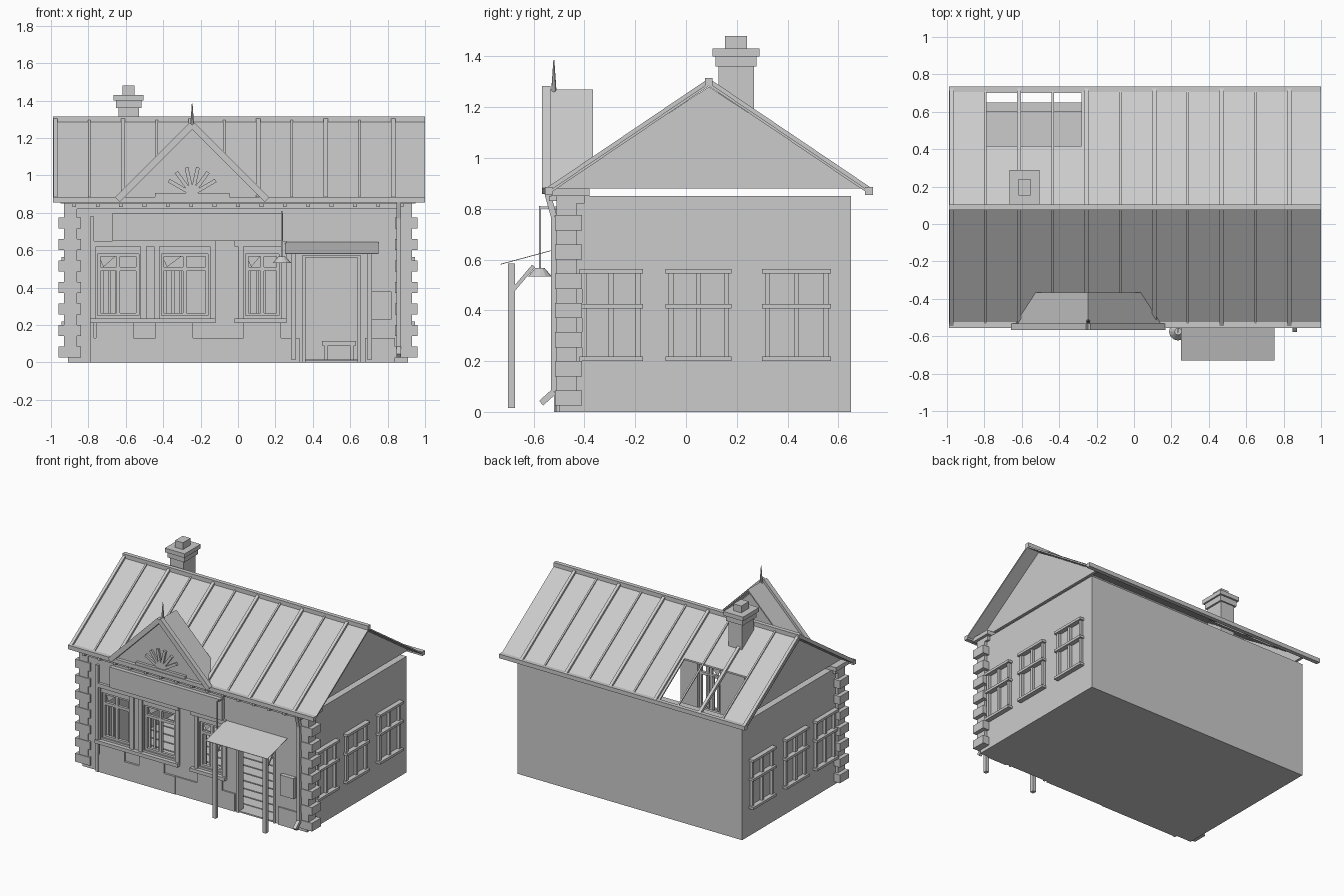
import bpy
import bmesh
from math import sin, cos, radians
from mathutils import Vector

default_cube = bpy.data.objects.get("Cube")
if default_cube:
    bpy.data.objects.remove(default_cube)

plain_grey = bpy.data.materials.new("plain_grey")
plain_grey.use_nodes = True
grey = (0.6, 0.6, 0.6, 1)
plain_grey.diffuse_color = grey
plain_grey.node_tree.nodes["Principled BSDF"].inputs["Base Color"].default_value = grey


def finish(name, bm):
    """Turn a bmesh into a named object with the shared material."""
    bmesh.ops.recalc_face_normals(bm, faces=bm.faces)
    mesh = bpy.data.meshes.new(name)
    bm.to_mesh(mesh)
    bm.free()
    mesh.materials.append(plain_grey)
    obj = bpy.data.objects.new(name, mesh)
    bpy.context.collection.objects.link(obj)
    return obj


def add_box(bm, x0, x1, y0, y1, z0, z1):
    verts = bmesh.ops.create_cube(bm, size=1)["verts"]
    for v in verts:
        v.co = Vector((x1 if v.co.x > 0 else x0, y1 if v.co.y > 0 else y0, z1 if v.co.z > 0 else z0))


def boxes(name, *bounds):
    bm = bmesh.new()
    for b in bounds:
        add_box(bm, *b)
    return finish(name, bm)


def bars(name, paths, width, depth):
    """Square bars along pairs of points."""
    bm = bmesh.new()
    for start, end in paths:
        a, b = Vector(start), Vector(end)
        turn = (b - a).to_track_quat("Z", "X")
        for v in bmesh.ops.create_cube(bm, size=1)["verts"]:
            local = Vector((v.co.x * width, v.co.y * depth, v.co.z * (b - a).length))
            v.co = (a + b) / 2 + turn @ local
    return finish(name, bm)


def polygon_plate(name, points, thickness):
    """A flat outline extruded along a vector."""
    bm = bmesh.new()
    face = bm.faces.new([bm.verts.new(p) for p in points])
    extra = bmesh.ops.extrude_face_region(bm, geom=[face], use_keep_orig=True)["geom"]
    for v in extra:
        if isinstance(v, bmesh.types.BMVert):
            v.co += Vector(thickness)
    return finish(name, bm)


def pierced_sheet(name, u_range, v_range, holes, place, thickness):
    """A rectangular sheet with rectangular openings, mapped into space by place(u, v)."""
    us = sorted({*u_range, *(u for h in holes for u in h[:2])})
    vs = sorted({*v_range, *(v for h in holes for v in h[2:])})
    bm = bmesh.new()
    for u0, u1 in zip(us, us[1:]):
        for v0, v1 in zip(vs, vs[1:]):
            u, v = (u0 + u1) / 2, (v0 + v1) / 2
            if not any(h[0] < u < h[1] and h[2] < v < h[3] for h in holes):
                bm.faces.new([bm.verts.new(place(*p)) for p in ((u0, v0), (u1, v0), (u1, v1), (u0, v1))])
    bmesh.ops.remove_doubles(bm, verts=bm.verts, dist=0.0001)
    extra = bmesh.ops.extrude_face_region(bm, geom=bm.faces[:], use_keep_orig=True)["geom"]
    for v in extra:
        if isinstance(v, bmesh.types.BMVert):
            v.co += Vector(thickness)
    return finish(name, bm)


# Shell of the house: floor, back wall, side walls and pierced front wall
EDGE, FRONT, BACK, TOP = 0.91, -0.5, 0.65, 0.85
WALL = 0.05
boxes("floor", (-EDGE, EDGE, FRONT, BACK, 0, 0.01))
boxes("floor_planks", *[(-EDGE + WALL, EDGE - WALL, y / 10 + 0.005, y / 10 + 0.095, 0.01, 0.015)
                        for y in range(-4, 6)])
boxes("back_wall", (-EDGE, EDGE, BACK - WALL, BACK, 0, TOP))
for side, s in (("left", 1), ("right", -1)):
    boxes(side + "_wall", (s * EDGE, s * (EDGE - WALL), FRONT, BACK, 0, TOP))
windows = [(-0.75, -0.53), (-0.41, -0.16), (0.04, 0.22)]
openings = [(a, b, 0.25, 0.58) for a, b in windows] + [(0.36, 0.64, 0.01, 0.56)]
pierced_sheet("front_wall", (-EDGE, EDGE), (0, TOP), openings,
              lambda u, v: (u, FRONT, v), (0, WALL, 0))

# Front window frames, broken panes, head trims and sills
for i, (a, b) in enumerate(windows):
    mid = (a + b) / 2
    y0, y1 = FRONT + 0.01, FRONT + 0.03
    boxes("front_window_frame", (a, a + 0.015, y0, y1, 0.25, 0.58), (b - 0.015, b, y0, y1, 0.25, 0.58),
          (mid - 0.01, mid + 0.01, y0, y1, 0.25, 0.58), (a, b, y0, y1, 0.49, 0.51),
          (a, b, y0, y1, 0.25, 0.265), (a, b, y0, y1, 0.565, 0.58))
    polygon_plate("broken_pane", [(a, y1, 0.58), (mid, y1, 0.58), (a + 0.03, y1, 0.51)], (0, 0.004, 0))
    boxes("window_jambs", *[(x - 0.015, x + 0.015, FRONT - 0.012, FRONT, 0.235, 0.62)
                            for x in (a - 0.025, b + 0.025)])
    boxes("hanging_sash", *[(a + 0.015 + k * 0.04, a + 0.03 + k * 0.04, y1, y1 + 0.01, 0.26, 0.5)
                            for k in range(3)])
for name, z0, z1, out in (("window_sill", 0.21, 0.235, 0.03), ("window_head", 0.62, 0.65, 0.02)):
    boxes(name, (-0.79, -0.12, FRONT - out, FRONT, z0, z1), (-0.02, 0.26, FRONT - out, FRONT, z0, z1))

# Plinth, pilasters, sign board and cornice on the front
boxes("plinth", (-0.78, -0.15, FRONT - 0.015, FRONT, 0, 0.13), (-0.15, 0.33, FRONT - 0.01, FRONT, 0, 0.13),
      (0.68, 0.84, FRONT - 0.01, FRONT, 0, 0.13))
boxes("plinth_panels", *[(x, x + 0.2, FRONT - 0.015, FRONT, 0.13, 0.21) for x in (-0.76, -0.44, 0.03)])
boxes("pilaster", (-0.79, -0.77, FRONT - 0.02, FRONT, 0, 0.78))
boxes("sign_board", (-0.67, 0.24, FRONT - 0.03, FRONT, 0.65, 0.8))
boxes("cornice", (-0.93, 0.93, FRONT - 0.01, FRONT + 0.1, 0.82, 0.85),
      (-0.95, 0.95, FRONT - 0.03, FRONT + 0.12, 0.85, 0.88))
boxes("cornice_blocks", *[(k / 8 - 0.01, k / 8 + 0.01, FRONT - 0.04, FRONT, 0.83, 0.85) for k in range(-7, 8)])

# Corner stones, alternately wide and narrow
for side, s in (("left", 1), ("right", -1)):
    stones = []
    for k in range(7):
        z = 0.025 + k * 0.115
        stones.append((s * 0.84, s * 0.96, FRONT - 0.015, -0.41, z, z + 0.06))
        stones.append((s * 0.86, s * 0.93, FRONT - 0.01, -0.43, z + 0.06, z + 0.115))
    boxes(side + "_corner_stones", *stones)

# Side windows, the same on both sides
for side, s in (("left", 1), ("right", -1)):
    x0, x1, x2 = s * EDGE, s * (EDGE + 0.02), s * (EDGE + 0.035)
    for a, b in ((-0.41, -0.18), (-0.07, 0.17), (0.31, 0.56)):
        mid = (a + b) / 2
        boxes(side + "_side_window",
              *[(x0, x1, y - 0.01, y + 0.01, 0.215, 0.545) for y in (a + 0.01, mid, b - 0.01)],
              *[(x0, x2, a - 0.01, b + 0.01, z, z + 0.018) for z in (0.2, 0.407, 0.545)])

# Main roof: two sheets, the back one with an opening
RIDGE_Y, RIDGE_Z, EAVE_Z = 0.09, 1.295, 0.87
RUN = 0.63


def slope(direction, lift=0.0):
    return lambda u, v: (u, RIDGE_Y + direction * RUN * v, RIDGE_Z + lift - (RIDGE_Z - EAVE_Z) * v)


pierced_sheet("front_roof", (-0.99, 1), (0, 1), [], slope(-1), (0, 0, -0.012))
pierced_sheet("back_roof", (-0.99, 1), (0, 1), [(-0.8, -0.28, 0.52, 0.97)], slope(1), (0, 0, -0.012))
for direction in (-1, 1):
    at = slope(direction, 0.005)
    bars("roof_ribs", [(at(-0.975 + 0.361 * k, 0), at(-0.975 + 0.361 * k, 1)) for k in range(6)], 0.022, 0.022)
    bars("roof_seams", [(at(-0.795 + 0.361 * k, 0), at(-0.795 + 0.361 * k, 1)) for k in range(5)], 0.008, 0.012)
    y, z = at(0, 1)[1:]
    bars("eave_gutter", [((-0.99, y, z - 0.005), (1, y, z - 0.005))], 0.03, 0.03)
bars("ridge_cap", [((-0.99, RIDGE_Y, RIDGE_Z + 0.005), (1, RIDGE_Y, RIDGE_Z + 0.005))], 0.03, 0.03)
for side, s in (("left", 1), ("right", -1)):
    polygon_plate(side + "_gable", [(s * 0.9, -0.52, 0.88), (s * 0.9, 0.7, 0.88), (s * 0.9, RIDGE_Y, 1.28)],
                  (-s * 0.02, 0, 0))

# Front dormer: sloping sides, face, trim, fan ornament and finial
DX, PEAK, DF, DB = -0.245, 1.27, -0.55, -0.365
for s in (-1, 1):
    polygon_plate("dormer_roof", [(DX, DF, PEAK), (DX, DB, PEAK), (DX + s * 0.28, DB, 0.99),
                                  (DX + s * 0.4, DF, 0.87)], (0, 0, -0.012))
polygon_plate("dormer_face", [(DX - 0.37, DF + 0.02, 0.88), (DX + 0.37, DF + 0.02, 0.88),
                              (DX, DF + 0.02, 1.25)], (0, 0.015, 0))
bars("dormer_bargeboards", [((DX, DF, PEAK), (DX + s * 0.4, DF, 0.87)) for s in (-1, 1)], 0.035, 0.035)
boxes("fan_base", (DX - 0.2, DX + 0.2, DF, DF + 0.02, 0.88, 0.905))
bars("fan_rays", [((DX, DF + 0.015, 0.9), (DX + 0.145 * cos(radians(t)), DF + 0.015, 0.9 + 0.145 * sin(radians(t))))
                  for t in range(30, 151, 24)], 0.02, 0.02)
bm = bmesh.new()
for v in bmesh.ops.create_cone(bm, cap_ends=True, segments=8, radius1=0.011, radius2=0.002, depth=0.13)["verts"]:
    v.co += Vector((DX, -0.52, 1.32))
finish("finial", bm)

# Chimney in stepped tiers: half width, half depth, bottom, top
CX, CY = -0.585, 0.197
boxes("chimney", *[(CX - w, CX + w, CY - d, CY + d, z0, z1) for w, d, z0, z1 in (
    (0.055, 0.07, 1.1, 1.36), (0.068, 0.08, 1.36, 1.4), (0.08, 0.093, 1.4, 1.43), (0.032, 0.044, 1.43, 1.48))])

# Porch: thin canopy, posts and braces
polygon_plate("canopy", [(0.25, -0.73, 0.58), (0.75, -0.73, 0.58), (0.75, FRONT, 0.642), (0.25, FRONT, 0.642)],
              (0, 0, 0.003))
for x in (0.297, 0.703):
    boxes("porch_post", (x - 0.013, x + 0.013, -0.7, -0.672, 0.015, 0.585))
    bars("porch_brace", [((x, -0.68, 0.48), (x, -0.6, 0.575))], 0.015, 0.015)
boxes("door_frame", (0.345, 0.36, FRONT - 0.01, FRONT, 0, 0.575), (0.64, 0.655, FRONT - 0.01, FRONT, 0, 0.575),
      (0.345, 0.655, FRONT - 0.01, FRONT, 0.56, 0.575))
boxes("bench", (0.45, 0.63, 0.2, 0.35, 0.09, 0.115), (0.46, 0.48, 0.2, 0.35, 0, 0.09), (0.6, 0.62, 0.2, 0.35, 0, 0.09))
boxes("letter_box", (0.71, 0.82, FRONT - 0.03, FRONT, 0.23, 0.38))

# Hanging lamp and downpipe
bm = bmesh.new()
for v in bmesh.ops.create_cone(bm, cap_ends=True, segments=12, radius1=0.048, radius2=0.018, depth=0.035)["verts"]:
    v.co += Vector((0.235, -0.575, 0.55))
finish("lamp_shade", bm)
bars("lamp_rod", [((0.235, -0.575, 0.565), (0.235, -0.575, 0.81)), ((0.235, -0.575, 0.805), (0.235, FRONT, 0.805))],
     0.008, 0.008)
pipe = [(0.86, -0.545, 0.86), (0.86, -0.52, 0.77), (0.86, -0.52, 0.08), (0.86, -0.57, 0.035)]
bars("downpipe", list(zip(pipe, pipe[1:])), 0.024, 0.024)
